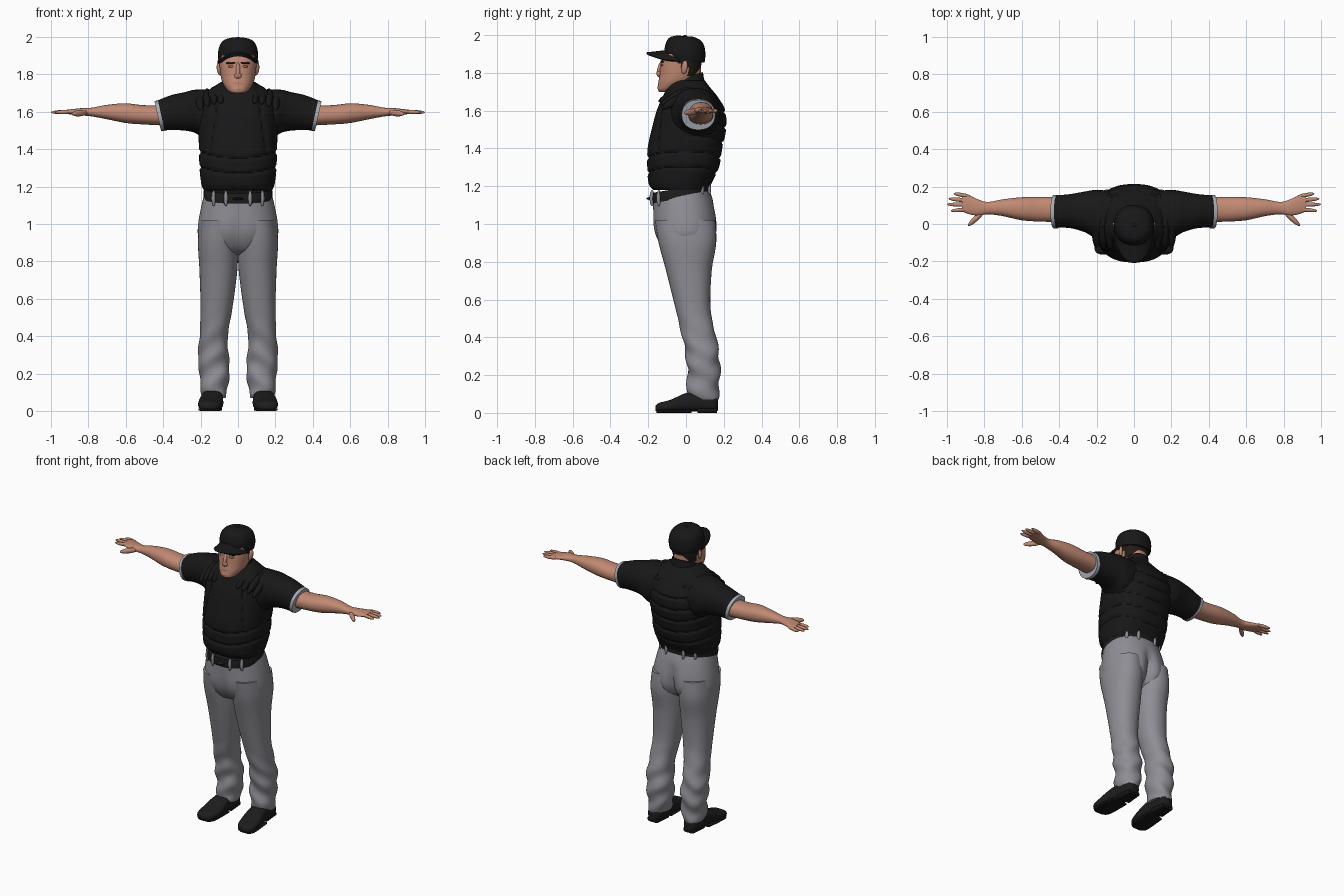
import bpy, bmesh, math
from mathutils import Vector

cube = bpy.data.objects.get("Cube")
if cube:
    bpy.data.objects.remove(cube, do_unlink=True)


def material(name, red, green, blue):
    mat = bpy.data.materials.new(name)
    mat.use_nodes = True
    mat.diffuse_color = (red, green, blue, 1)
    mat.node_tree.nodes["Principled BSDF"].inputs["Base Color"].default_value = (red, green, blue, 1)
    return mat


black = material("black cloth", .009, .009, .009)
leather = material("black leather", .012, .012, .013)
grey = material("grey cloth", .27, .27, .3)
trim_grey = material("trim grey", .38, .4, .45)
skin = material("skin", .53, .25, .17)
lip = material("lip", .4, .16, .12)
hair = material("dark hair", .016, .011, .009)


def finish(name, bm, mats):
    bmesh.ops.recalc_face_normals(bm, faces=bm.faces)
    mesh = bpy.data.meshes.new(name)
    bm.to_mesh(mesh)
    bm.free()
    for mat in mats:
        mesh.materials.append(mat)
    obj = bpy.data.objects.new(name, mesh)
    bpy.context.collection.objects.link(obj)
    bpy.ops.object.select_all(action='DESELECT')
    obj.select_set(True)
    bpy.context.view_layer.objects.active = obj
    bpy.ops.object.shade_smooth_by_angle(angle=math.radians(50))
    return obj


def smooth_rows(rows, steps):
    """Spline through cross-section rows."""
    rows = [Vector(r) for r in rows]
    out = []
    for i in range(len(rows) - 1):
        b, c = rows[i], rows[i + 1]
        a, d = rows[max(i - 1, 0)], rows[min(i + 2, len(rows) - 1)]
        for k in range(steps):
            t = k / steps
            out.append(b + (c - a) * t / 2 + (a * 2 - b * 5 + c * 4 - d) * t * t / 2
                       + (b * 3 - a - c * 3 + d) * t ** 3 / 2)
    return out + [rows[-1]]


def loft(name, rows, mat, axis="z", side=1, power=2.2, lean=0, steps=5, sides=32, shape=None, extra=None):
    """Rows hold position, low and high of the first cross axis, low and high of the second.
    A row of four holds a half width that is centred."""
    rows = [r if len(r) == 5 else (r[0], -r[1], *r[1:]) for r in rows]
    bm = bmesh.new()
    rings = []
    for t, a, b, c, d in smooth_rows(rows, steps):
        ring = []
        for k in range(sides):
            ang = math.tau * k / sides
            u, v = (math.copysign(abs(w) ** (2 / power), w) for w in (math.cos(ang), math.sin(ang)))
            u, v = (a + b) / 2 + u * (b - a) / 2, v * (d - c) / 2
            along, v = t + lean * v, v + (c + d) / 2
            p = Vector({"x": (along, u, v), "y": (u, along, v), "z": (u, v, along)}[axis])
            if shape:
                p = shape(p)
            p.x *= side
            ring.append(bm.verts.new(p))
        rings.append(ring)
    for low, high in zip(rings, rings[1:]):
        for k in range(sides):
            j = (k + 1) % sides
            bm.faces.new((low[k], low[j], high[j], high[k]))
    bm.faces.new(rings[0])
    bm.faces.new(rings[-1])
    mats = [mat]
    if extra:
        mats.append(extra[0])
        for f in bm.faces:
            f.material_index = int(extra[1](f.calc_center_median()))
    return finish(name, bm, mats)


def pod(name, start, end, width, depth, mat, side=1):
    """Rounded ellipsoid stretched between two points."""
    start, end = (Vector((p[0] * side, p[1], p[2])) for p in (start, end))
    bm = bmesh.new()
    bmesh.ops.create_uvsphere(bm, u_segments=16, v_segments=10, radius=1)
    turn = (end - start).to_track_quat('Z', 'Y')
    half = (end - start).length / 2
    for v in bm.verts:
        v.co = (start + end) / 2 + turn @ Vector((v.co.x * width, v.co.y * depth, v.co.z * half))
    return finish(name, bm, [mat])


def bump(value, width):
    return math.exp(-(value / width) ** 2)


# Shape rules: quilted vest grooves, trouser folds and seams
def quilt(p):
    height = p.z - .8 * p.x ** 2
    levels = (1.27, 1.35) if p.y < 0 else (1.27, 1.35, 1.43, 1.51, 1.59)
    groove = sum(bump(height - g, .007) for g in levels)
    if p.y < 0 and p.z > 1.38:
        groove += bump(abs(p.x) - .14 - (1.5 - p.z) * .15, .008)
    scale = 1 - .055 * min(groove, 1)
    return Vector((p.x * scale, p.y * scale, p.z))


def folds(p):
    low = max(0, min(1, (.55 - p.z) * 4))
    p.y += .006 * low * math.sin(45 * p.z + 30 * p.x)
    p.x += .003 * low * math.sin(55 * p.z + 20 * p.y)
    return p


def seam(p):
    fade = max(0, min(1, (1.12 - p.z) * 7))
    p.y -= math.copysign(.04 if p.y > 0 else .012, p.y) * fade * bump(p.x, .03)
    return p


# Trousers and belt
loft("trouser_hips", [(1.18, .175, -.175, .12), (1.1, .195, -.176, .145), (1, .213, -.174, .165),
                      (.93, .21, -.152, .163), (.87, .16, -.11, .13), (.84, .08, -.05, .08)],
     grey, sides=64, lean=.1, shape=seam)
loft("belt", [(1.135, .182, -.185, .125), (1.16, .184, -.187, .128), (1.19, .182, -.185, .125)],
     leather, lean=.17, sides=48)
for x in (-.13, -.065, .065, .13):
    for y in (-1, 1):
        reach = math.sqrt(1 - (x / .185) ** 2) * .16
        pod("belt_loop", (x, y * reach - .03, 1.12 + y * .025), (x, y * reach - .03, 1.205 + y * .025),
            .011, .013, grey)
pod("belt_buckle", (-.03, -.187, 1.135), (.03, -.187, 1.135), .022, .008, leather)

# Padded vest over the shirt
loft("vest", [(1.18, .183, -.175, .12), (1.215, .196, -.198, .135), (1.3, .206, -.205, .175),
              (1.4, .208, -.203, .192), (1.5, .213, -.182, .212), (1.6, .213, -.155, .208),
              (1.67, .2, -.125, .17), (1.72, .15, -.1, .13), (1.76, .09, -.07, .1)],
     black, power=2.4, steps=10, sides=80, shape=quilt)
loft("collar", [(1.71, .1, -.09, .105), (1.75, .083, -.075, .095), (1.785, .074, -.062, .09)],
     black, lean=.25)

for side, word in ((1, "left"), (-1, "right")):
    # Legs and shoes
    loft(word + "_trouser_leg", [(1.02, .005, .205, -.165, .155), (.9, 0, .214, -.145, .16),
         (.75, .004, .206, -.105, .136), (.55, .03, .2, -.055, .13), (.4, .055, .205, -.02, .16),
         (.3, .05, .214, 0, .176), (.2, .046, .206, .008, .18), (.1, .06, .197, .005, .172),
         (.07, .068, .19, .02, .168)], grey, side=side, steps=7, sides=40, shape=folds)
    loft(word + "_shoe", [(-.162, .13, .18, .012, .035), (-.145, .1, .207, .005, .052),
         (-.08, .08, .213, .005, .07), (0, .08, .2, .008, .105), (.08, .085, .19, .008, .115),
         (.15, .09, .18, .006, .1), (.17, .11, .16, .015, .08)],
         leather, "y", side, power=2.8)
    loft(word + "_shoe_heel", [(.06, .085, .185, 0, .03), (.165, .095, .175, 0, .03)],
         black, "y", side, power=4)
    loft(word + "_shoe_sole", [(-.155, .12, .19, 0, .015), (-.12, .09, .212, 0, .016),
         (.03, .085, .2, 0, .016)], black, "y", side, power=4)

    # Sleeve with its trim band
    loft(word + "_sleeve", [(.1, -.09, .175, 1.48, 1.72), (.2, -.075, .182, 1.455, 1.718),
         (.26, -.045, .174, 1.49, 1.705), (.34, -.022, .16, 1.502, 1.688), (.425, -.02, .152, 1.5, 1.655)],
         black, "x", side, lean=.22)
    loft(word + "_sleeve_trim", [(.41, -.024, .156, 1.498, 1.661), (.429, -.023, .155, 1.498, 1.657)],
         trim_grey, "x", side, lean=.22)

    # Ribbed shoulder pad
    for i in range(4):
        x = .09 + i * .037
        z = 1.722 - i * i * .004
        pod(word + "_shoulder_pad_front", (x, -.145 + i * .006, z - .075), (x + .006, .02, z + .012),
            .021, .023, black, side)
        pod(word + "_shoulder_pad_back", (x, -.02, z + .012), (x + .006, .165, z - .055),
            .021, .023, black, side)

    # Bare arm, hand and fingers
    loft(word + "_arm", [(.36, .01, .145, 1.525, 1.635), (.5, .013, .145, 1.532, 1.635),
         (.6, .02, .143, 1.54, 1.645), (.7, .042, .132, 1.56, 1.637), (.78, .052, .118, 1.575, 1.622),
         (.83, .045, .13, 1.58, 1.62), (.88, .052, .152, 1.585, 1.615), (.92, .068, .156, 1.588, 1.61)],
         skin, "x", side)
    for y, tip, reach in ((.146, .163, .965), (.124, .135, .992), (.102, .105, 1), (.08, .07, .98)):
        pod(word + "_finger", (.87, y, 1.6), (reach, tip, 1.597), .011, .0115, skin, side)
    pod(word + "_thumb", (.8, .07, 1.598), (.888, -.01, 1.588), .014, .017, skin, side)

    # Ear, eye and brow
    pod(word + "_ear", (.094, -.015, 1.795), (.104, -.002, 1.865), .011, .02, skin, side)
    pod(word + "_eye", (.02, -.131, 1.842), (.055, -.122, 1.842), .006, .006, lip, side)
    pod(word + "_brow", (.014, -.134, 1.862), (.065, -.118, 1.86), .006, .006, hair, side)

# Head with cropped hair at the back
loft("neck", [(1.67, .08, -.06, .09), (1.75, .068, -.055, .082), (1.83, .07, -.06, .08)], skin)
loft("head", [(1.7, .035, -.143, -.07), (1.715, .056, -.149, -.03), (1.75, .08, -.146, .03),
              (1.79, .092, -.14, .068), (1.85, .099, -.134, .082), (1.9, .1, -.12, .085)],
     skin, steps=8, sides=48, extra=(hair, lambda c: c.z > 1.785 and c.y > .012 or c.z > 1.83 and c.y > -.035))
pod("nose", (0, -.125, 1.865), (0, -.151, 1.782), .012, .013, skin)
pod("nose_tip", (-.019, -.143, 1.794), (.019, -.143, 1.794), .011, .017, skin)
pod("mouth", (-.03, -.139, 1.752), (.03, -.139, 1.752), .007, .009, lip)
pod("chin", (-.03, -.133, 1.722), (.03, -.133, 1.722), .018, .019, skin)

# Cap crown, button and curved bill
loft("cap_crown", [(1.862, .102, -.11, .098), (1.89, .107, -.114, .102), (1.93, .105, -.112, .101),
                   (1.965, .092, -.1, .09), (1.985, .07, -.08, .068), (1.995, .035, -.045, .035)],
     black, lean=-.08, sides=40)
pod("cap_button", (0, -.005, 1.985), (0, -.005, 2), .012, .012, black)
bm = bmesh.new()
bmesh.ops.create_grid(bm, x_segments=20, y_segments=8, size=1)
for v in bm.verts:
    u, w = v.co.x, (1 - v.co.y) / 2
    root = -.1 * math.sqrt(max(0, 1 - .9 * u * u))
    reach = .108 * (1 - u * u) ** .5 if abs(u) < 1 else 0
    v.co = (.104 * u, root - reach * w, 1.915 - .045 * u * u - .012 * w)
bill = finish("cap_bill", bm, [black])
thick = bill.modifiers.new("thickness", 'SOLIDIFY')
thick.thickness = .012
thick.offset = 0
